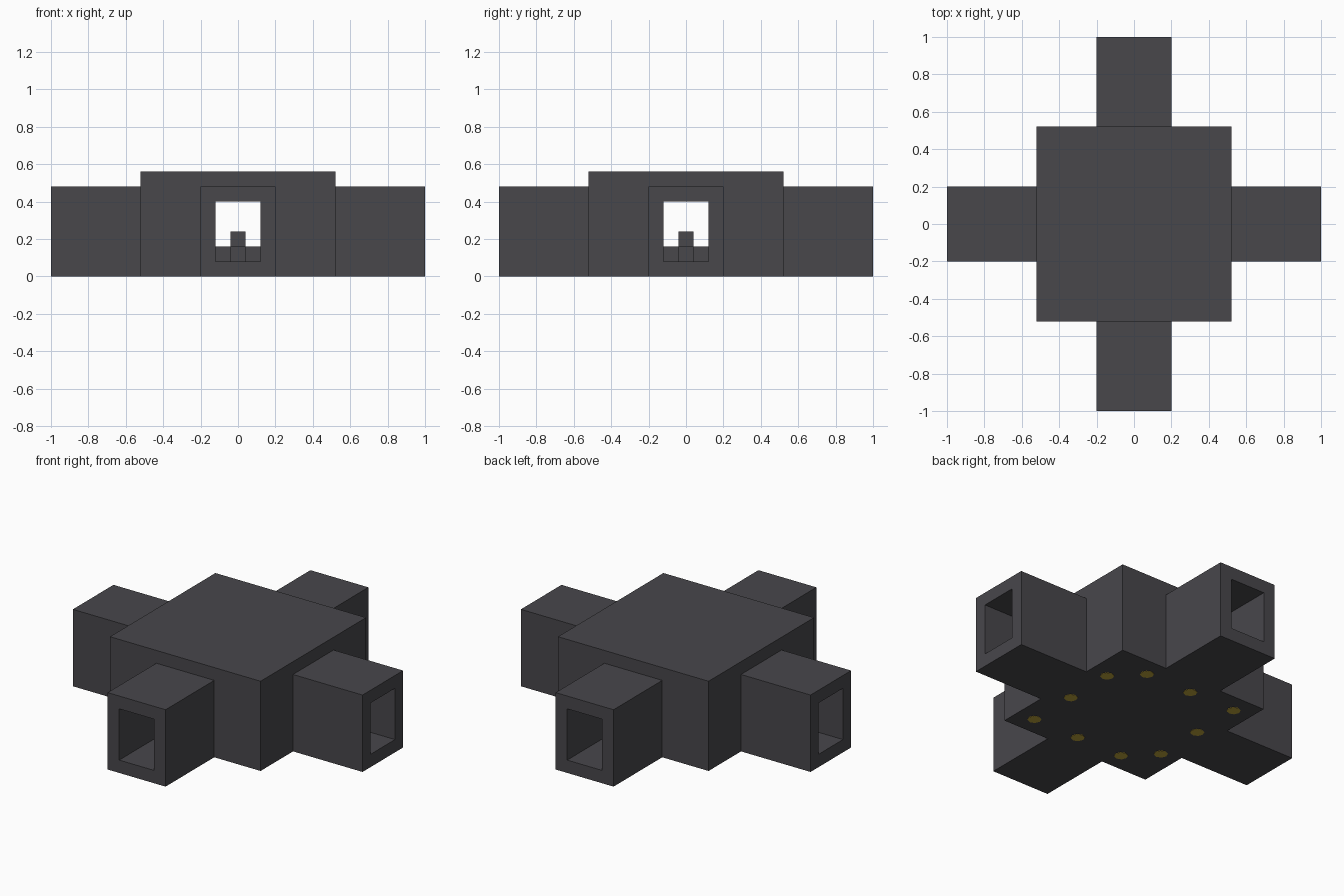
import bpy
import math
from mathutils import Matrix

if "Cube" in bpy.data.objects:
    bpy.data.objects.remove(bpy.data.objects["Cube"])

U = 0.08  # wall thickness, the unit that sizes everything


def material(name, rgb):
    m = bpy.data.materials.new(name)
    m.use_nodes = True
    m.diffuse_color = (*rgb, 1)
    m.node_tree.nodes["Principled BSDF"].inputs["Base Color"].default_value = (*rgb, 1)
    return m


stone = material("dark grey stone", (0.065, 0.063, 0.071))
gold = material("gold", (0.5, 0.36, 0.045))


def box(name, lo, hi, turn=0):
    """Box between two corners, turned about z by quarter turns."""
    bpy.ops.mesh.primitive_cube_add(size=1)
    ob = bpy.context.object
    ob.name = name
    size = [b - a for a, b in zip(lo, hi)]
    mid = [(a + b) / 2 for a, b in zip(lo, hi)]
    ob.data.transform(Matrix.Rotation(turn * math.pi / 2, 4, "Z")
                      @ Matrix.Translation(mid) @ Matrix.Diagonal((*size, 1)))
    ob.data.materials.append(stone)
    return ob


def cut(ob, cutter):
    """Subtract the cutter from the object and discard it."""
    cutter.hide_render = True
    mod = ob.modifiers.new("cut", "BOOLEAN")
    mod.operation = "DIFFERENCE"
    mod.solver = "EXACT"
    mod.object = cutter
    bpy.context.view_layer.objects.active = ob
    bpy.ops.object.modifier_apply(modifier=mod.name)
    bpy.data.objects.remove(cutter)


room, hall, door = 6.5 * U, 2.5 * U, 1.5 * U
inner = room - U

# Hollow central room
shell = box("central_room", (-room, -room, 0), (room, room, 7 * U))
cut(shell, box("cavity", (-inner, -inner, U), (inner, inner, 6 * U)))

# Four doorways, each with a square corridor leading out
sides = ["left", "back", "right", "front"]
for turn, side in enumerate(sides):
    opening = ((inner - U, -door, U), (1.1, door, 5 * U))
    cut(shell, box("doorway", *opening, turn))
    corridor = box(side + "_corridor", (room, -hall, 0), (1, hall, 6 * U), turn)
    cut(corridor, box("passage", *opening, turn))

# Stepped pedestal in the middle of the room
box("pedestal_post", (-U / 2, -U / 2, U), (U / 2, U / 2, 3 * U))
for turn, side in enumerate(sides):
    box(side + "_pedestal_step", (U / 2, -U / 2, U), (door, U / 2, 2 * U), turn)

# Ten gold studs, evenly spaced along a square under the floor
half, count = 5 * U, 10
for i in range(count):
    leg, along = divmod(i * 8 * half / count, 2 * half)
    x, y = -half + along, half
    for _ in range(int(leg + 0.001)):
        x, y = y, -x
    bpy.ops.mesh.primitive_cylinder_add(vertices=8, radius=U / 2, depth=0.006, location=(x, y, 0.001))
    stud = bpy.context.object
    stud.name = f"floor_stud_{i + 1}"
    stud.data.materials.append(gold)
